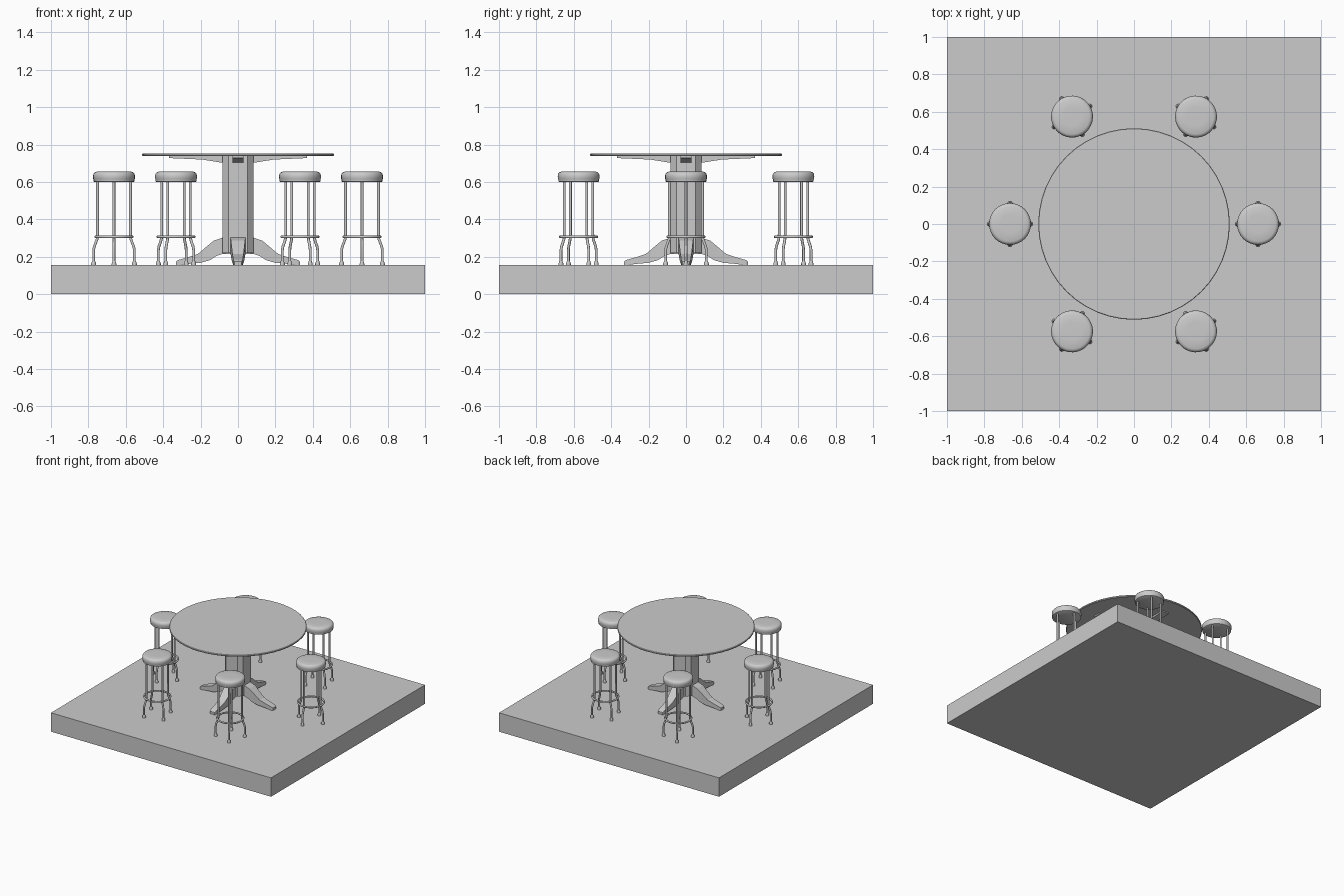
import bpy, bmesh, math
from mathutils import Matrix, Vector

if "Cube" in bpy.data.objects:
    bpy.data.objects.remove(bpy.data.objects["Cube"])

GROUND = 0.155


def make(name, bm, smooth=None):
    bmesh.ops.recalc_face_normals(bm, faces=bm.faces[:])
    me = bpy.data.meshes.new(name)
    bm.to_mesh(me)
    bm.free()
    ob = bpy.data.objects.new(name, me)
    bpy.context.collection.objects.link(ob)
    if smooth:
        bpy.ops.object.select_all(action='DESELECT')
        ob.select_set(True)
        bpy.context.view_layer.objects.active = ob
        bpy.ops.object.shade_smooth_by_angle(angle=math.radians(smooth))
    return ob


def lathe(bm, profile, sides, centre=(0, 0), closed=False):
    """Revolve (radius, z) points; open profiles get capped."""
    rings = []
    for r, z in profile:
        rings.append([bm.verts.new((centre[0] + r * math.cos(2 * math.pi * i / sides),
                                    centre[1] + r * math.sin(2 * math.pi * i / sides), z))
                      for i in range(sides)])
    pairs = list(zip(rings, rings[1:]))
    if closed:
        pairs.append((rings[-1], rings[0]))
    else:
        bm.faces.new(rings[0])
        bm.faces.new(rings[-1])
    for a, b in pairs:
        for i in range(sides):
            j = (i + 1) % sides
            bm.faces.new((a[i], a[j], b[j], b[i]))


def loft(bm, sections):
    """Box sections (r_top, z_top, r_bottom, z_bottom, half_width) along +x."""
    rings = [[bm.verts.new(p) for p in ((rt, -w, zt), (rt, w, zt), (rb, w, zb), (rb, -w, zb))]
             for rt, zt, rb, zb, w in sections]
    for a, b in zip(rings, rings[1:]):
        for i in range(4):
            j = (i + 1) % 4
            bm.faces.new((a[i], a[j], b[j], b[i]))
    bm.faces.new(rings[0])
    bm.faces.new(rings[-1])


def turn(angle):
    return Matrix.Rotation(angle, 4, 'Z')


# floor slab
bm = bmesh.new()
bmesh.ops.create_cube(bm, size=1, matrix=Matrix.Translation((0, 0, GROUND / 2))
                      @ Matrix.Diagonal((2, 2, GROUND, 1)))
make("floor_slab", bm)

# round table top
bm = bmesh.new()
lathe(bm, [(0.508, 0.738), (0.512, 0.741), (0.512, 0.749), (0.509, 0.752)], 48)
make("table_top", bm, 30)

# chamfered square column
bm = bmesh.new()
a, c = 0.083, 0.052
outline = [(a, -c), (a, c), (c, a), (-c, a), (-a, c), (-a, -c), (-c, -a), (c, -a)]
base = bm.faces.new([bm.verts.new((x, y, 0.22)) for x, y in outline])
ext = bmesh.ops.extrude_face_region(bm, geom=[base])
bmesh.ops.translate(bm, verts=[v for v in ext['geom'] if isinstance(v, bmesh.types.BMVert)],
                    vec=(0, 0, 0.518))
bm.faces.new([v for v in base.verts]) if not base.is_valid else None
make("table_column", bm)

# four feet and four top brackets
foot = [(0.03, 0.302, 0.03, 0.215, 0.04), (0.085, 0.302, 0.085, 0.215, 0.04),
        (0.13, 0.286, 0.115, 0.205, 0.038), (0.17, 0.253, 0.15, 0.182, 0.034),
        (0.215, 0.215, 0.20, 0.168, 0.03), (0.27, 0.197, 0.26, 0.163, 0.027),
        (0.32, 0.183, 0.32, 0.155, 0.025), (0.332, 0.175, 0.332, 0.155, 0.02)]
bracket = [(0.05, 0.74, 0.05, 0.701, 0.03), (0.09, 0.74, 0.09, 0.704, 0.03),
           (0.19, 0.74, 0.19, 0.72, 0.03), (0.37, 0.74, 0.37, 0.728, 0.03)]
for i in range(4):
    for name, shape in (("table_foot", foot), ("top_bracket", bracket)):
        bm = bmesh.new()
        loft(bm, shape)
        bm.transform(turn(i * math.pi / 2))
        make(f"{name}_{i + 1}", bm)


def leg_path():
    """Stool leg centreline: straight tube, then an outward bend."""
    return [Vector((r, 0, z)) for r, z in
            ((0.088, 0.61), (0.088, 0.32), (0.09, 0.296), (0.097, 0.276),
             (0.105, 0.256), (0.109, 0.236), (0.109, 0.165))]


def tube(bm, path, radius, sides):
    rings = []
    for k, p in enumerate(path):
        d = (path[min(k + 1, len(path) - 1)] - path[max(k - 1, 0)]).normalized()
        side = Vector((0, 1, 0))
        up = d.cross(side)
        rings.append([bm.verts.new(p + radius * (math.cos(t) * side + math.sin(t) * up))
                      for t in (2 * math.pi * i / sides for i in range(sides))])
    for a, b in zip(rings, rings[1:]):
        for i in range(sides):
            j = (i + 1) % sides
            bm.faces.new((a[i], a[j], b[j], b[i]))
    bm.faces.new(rings[0])
    bm.faces.new(rings[-1])


# six stools, each turned toward the table
for s in range(6):
    ang = s * math.pi / 3
    place = turn(ang) @ Matrix.Translation((0.663, 0, 0))

    # padded seat
    bm = bmesh.new()
    lathe(bm, [(0.104, 0.6), (0.109, 0.603), (0.109, 0.612), (0.111, 0.617), (0.112, 0.632),
               (0.11, 0.643), (0.104, 0.651), (0.094, 0.655), (0.05, 0.656)], 32)
    bm.transform(place)
    make(f"stool_seat_{s + 1}", bm, 40)

    # four bent legs with flared feet
    bm = bmesh.new()
    for k in range(4):
        part = bmesh.new()
        tube(part, leg_path(), 0.0075, 10)
        lathe(part, [(0.013, GROUND), (0.013, 0.164), (0.008, 0.178)], 10, (0.109, 0))
        part.transform(turn(k * math.pi / 2))
        tmp = bpy.data.meshes.new("leg_part")
        part.to_mesh(tmp)
        part.free()
        bm.from_mesh(tmp)
        bpy.data.meshes.remove(tmp)
    bm.transform(place)
    make(f"stool_legs_{s + 1}", bm, 40)

    # foot ring
    bm = bmesh.new()
    lathe(bm, [(0.098 + 0.007 * math.cos(t), 0.307 + 0.007 * math.sin(t))
               for t in (2 * math.pi * i / 8 for i in range(8))], 32, closed=True)
    bm.transform(place)
    make(f"stool_ring_{s + 1}", bm, 60)
